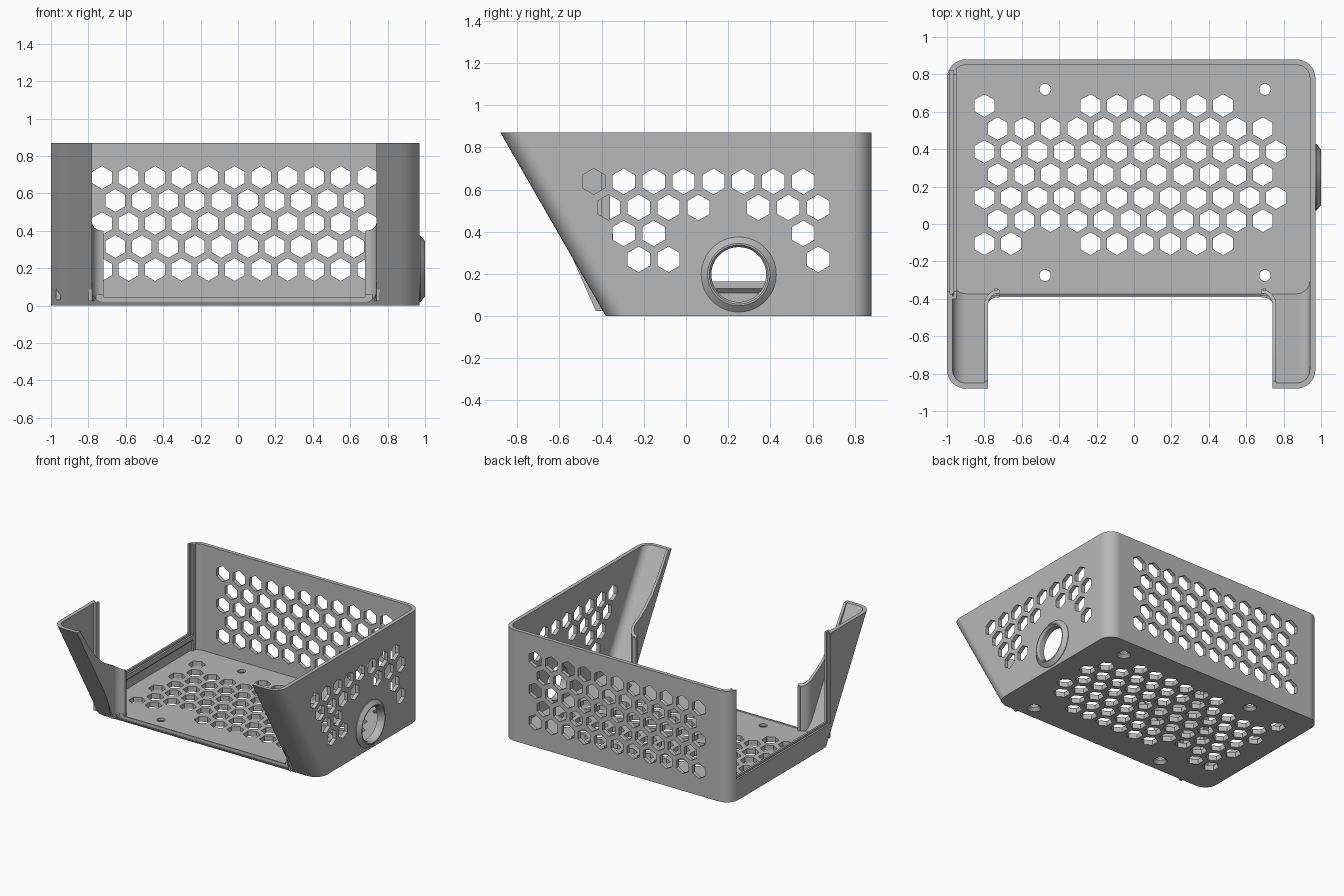
import bpy, bmesh
from math import sin, cos, pi, radians

if "Cube" in bpy.data.objects:
    bpy.data.objects.remove(bpy.data.objects["Cube"])

grey = bpy.data.materials.new("plain grey")
grey.use_nodes = True
grey.diffuse_color = (0.48, 0.48, 0.48, 1)
grey.node_tree.nodes["Principled BSDF"].inputs["Base Color"].default_value = (0.48, 0.48, 0.48, 1)

TOP, FLOOR, WALL = 0.87, 0.04, 0.03
LEFT, RIGHT, BACK = -1.0, 0.97, 0.88
PITCH = 0.1418


def front(z):
    return -0.38 - z * 0.5 / TOP


def make(name, bm):
    bmesh.ops.recalc_face_normals(bm, faces=bm.faces)
    mesh = bpy.data.meshes.new(name)
    bm.to_mesh(mesh)
    bm.free()
    mesh.materials.append(grey)
    ob = bpy.data.objects.new(name, mesh)
    bpy.context.collection.objects.link(ob)
    return ob


def loft(bm, lower, upper):
    a = [bm.verts.new(p) for p in lower]
    b = [bm.verts.new(p) for p in upper]
    bm.faces.new(a)
    bm.faces.new(b)
    for i in range(len(a)):
        j = (i + 1) % len(a)
        bm.faces.new((a[i], a[j], b[j], b[i]))


def prism(bm, pts, axis, lo, hi):
    # Extrude a 2D outline along an axis; the outline uses the other two axes in order
    def put(p, d):
        q = list(p)
        q.insert("xyz".index(axis), d)
        return q
    loft(bm, [put(p, lo) for p in pts], [put(p, hi) for p in pts])


def box(bm, x, y, z):
    prism(bm, [(x[0], y[0]), (x[1], y[0]), (x[1], y[1]), (x[0], y[1])], "z", *z)


def arc(cx, cy, r, start, end, n=8):
    return [(cx + r * cos(radians(start + (end - start) * i / n)),
             cy + r * sin(radians(start + (end - start) * i / n))) for i in range(n + 1)]


def section(inset, z):
    # Rounded plan outline whose front edge follows the slope
    r = 0.1 - inset
    x0, x1, y1, y0 = LEFT + 0.1, RIGHT - 0.1, BACK - 0.1, front(z) + 0.1
    pts = (arc(x1, y1, r, 0, 90) + arc(x0, y1, r, 90, 180)
           + arc(x0, y0, r, 180, 270) + arc(x1, y0, r, 270, 360))
    return [(x, y, z) for x, y in pts]


def cut(target, bm):
    cutter = make("cutter", bm)
    cutter.hide_render = True
    mod = target.modifiers.new("cut", "BOOLEAN")
    mod.operation, mod.solver, mod.object = "DIFFERENCE", "EXACT", cutter
    bpy.context.view_layer.update()
    dg = bpy.context.evaluated_depsgraph_get()
    mesh = bpy.data.meshes.new_from_object(target.evaluated_get(dg))
    target.modifiers.clear()
    target.data = mesh
    bpy.data.objects.remove(cutter)


def hexes(bm, rows, start, axis, lo, hi):
    # Each row: height, whether shifted by half a pitch, hole numbers
    for v, shifted, numbers in rows:
        for i in numbers:
            u = start + PITCH * (i + (0.5 if shifted else 0))
            prism(bm, [(u + 0.061 * cos(pi / 6 + k * pi / 3),
                        v + 0.061 * sin(pi / 6 + k * pi / 3)) for k in range(6)], axis, lo, hi)


# Shell: outer body with the cavity taken out
bm = bmesh.new()
loft(bm, section(0, 0), section(0, TOP))
shell = make("case_shell", bm)
bm = bmesh.new()
loft(bm, section(WALL, FLOOR), section(WALL, 1))
cut(shell, bm)

# Front opening with rounded lower corners, then its threshold
bm = bmesh.new()
prism(bm, arc(-0.72, 0.08, 0.06, 180, 270) + arc(0.68, 0.08, 0.06, 270, 360)
      + [(0.74, 1.2), (-0.78, 1.2)], "y", -1.2, -0.385)
cut(shell, bm)
bm = bmesh.new()
box(bm, (-0.72, 0.68), (-1, -0.355), (0.045, 0.5))
cut(shell, bm)

# Side opening and the slot that holds its panel
bm = bmesh.new()
box(bm, (-1.1, -0.93), (-0.36, 0.8), (0.165, 1))
cut(shell, bm)
bm = bmesh.new()
box(bm, (-0.985, -0.965), (-0.375, 0.82), (0.14, 1))
cut(shell, bm)

# Honeycomb vents: back, side, floor
bm = bmesh.new()
hexes(bm, [(0.685, False, range(11)), (0.562, True, range(10)), (0.439, False, range(11)),
           (0.316, True, range(10)), (0.193, False, range(11))], -0.727, "y", 0.8, 1)
cut(shell, bm)
bm = bmesh.new()
hexes(bm, [(0.638, False, range(8)), (0.515, True, (0, 1, 2, 3, 5, 6, 7)),
           (0.392, False, (1, 2, 7)), (0.269, True, (1, 2, 7))], -0.437, "x", 0.9, 1.1)
cut(shell, bm)
bm = bmesh.new()
middle = list(range(4, 10))
rows = [(0.633, False, [0] + middle), (-0.105, False, [0, 1] + middle)]
rows += [(y, True, range(11)) for y in (0.51, 0.264, 0.018)]
rows += [(y, False, range(12)) for y in (0.387, 0.141)]
hexes(bm, rows, -0.8, "z", -0.1, 0.1)
cut(shell, bm)

# Countersunk screw holes
for r_low, r_high, lo, hi in ((0.03, 0.03, -0.1, 0.1), (0.052, 0.03, -0.002, 0.022)):
    bm = bmesh.new()
    for x in (-0.475, 0.7):
        for y in (-0.275, 0.72):
            low = [(*p, lo) for p in arc(x, y, r_low, 0, 345, 23)]
            high = [(*p, hi) for p in arc(x, y, r_high, 0, 345, 23)]
            loft(bm, low, high)
    cut(shell, bm)

# Cable port: hole and tapered collar
bm = bmesh.new()
prism(bm, arc(0.25, 0.197, 0.131, 0, 352.5, 47), "x", 0.9, 1.1)
cut(shell, bm)
bm = bmesh.new()
rings = []
for x, r in ((0.965, 0.178), (0.975, 0.178), (1, 0.148), (1, 0.14), (0.985, 0.13), (0.94, 0.13)):
    rings.append([bm.verts.new((x, *p)) for p in arc(0.25, 0.197, r, 0, 352.5, 47)])
for a, b in zip(rings, rings[1:] + rings[:1]):
    for i in range(48):
        j = (i + 1) % 48
        bm.faces.new((a[i], a[j], b[j], b[i]))
collar = make("cable_port_collar", bm)

# Panel rails on the open side: low sill, back and front uprights
bm = bmesh.new()
prism(bm, [(-0.97, 0.11), (-0.95, 0.13), (-0.95, 0.165), (-0.965, 0.165), (-0.965, 0.14),
           (-0.97, 0.14)], "y", -0.37, 0.81)
sill = make("side_panel_sill", bm)
bm = bmesh.new()
box(bm, (-0.965, -0.95), (0.8, 0.855), (0.03, TOP))
box(bm, (-0.965, -0.95), (-0.4, -0.36), (0.03, TOP))
box(bm, (-0.972, -0.95), (-0.4, -0.385), (0.03, TOP))
uprights = make("side_panel_uprights", bm)

# Front opening: rib behind each sloped edge, ending in a curved post
parts = [shell, collar, sill, uprights]
for side in ("right", "left"):
    def mx(x):
        return x if side == "right" else -0.04 - x
    bm = bmesh.new()
    prism(bm, [(front(0.03) + 0.004, 0.03), (front(TOP) + 0.004, TOP), (-0.84, TOP),
               (-0.72, 0.69), (-0.64, 0.59), (-0.56, 0.52), (-0.48, 0.47), (-0.43, 0.445),
               (-0.43, 0.03)], "x", *sorted((mx(-0.8), mx(-0.78))))
    parts.append(make("front_rib_" + side, bm))
    bm = bmesh.new()
    outline = arc(-0.72, -0.43, 0.06, 180, 90) + arc(-0.72, -0.43, 0.08, 90, 180)
    outline = [(mx(x), y) for x, y in outline]
    loft(bm, [(x, y, 0.025) for x, y in outline],
         [(x, y, 0.4 - 0.75 * (y + 0.37)) for x, y in outline])
    box(bm, sorted((mx(-0.745), mx(-0.73))), (-0.365, -0.345), (0.03, 0.39))
    parts.append(make("front_post_" + side, bm))

# Smooth the rounded surfaces, keep edges crisp
bpy.context.view_layer.update()
bpy.ops.object.select_all(action="DESELECT")
for ob in parts:
    ob.select_set(True)
bpy.context.view_layer.objects.active = shell
bpy.ops.object.shade_smooth_by_angle(angle=radians(28))
mod = shell.modifiers.new("even_shading", "WEIGHTED_NORMAL")
mod.keep_sharp = True
